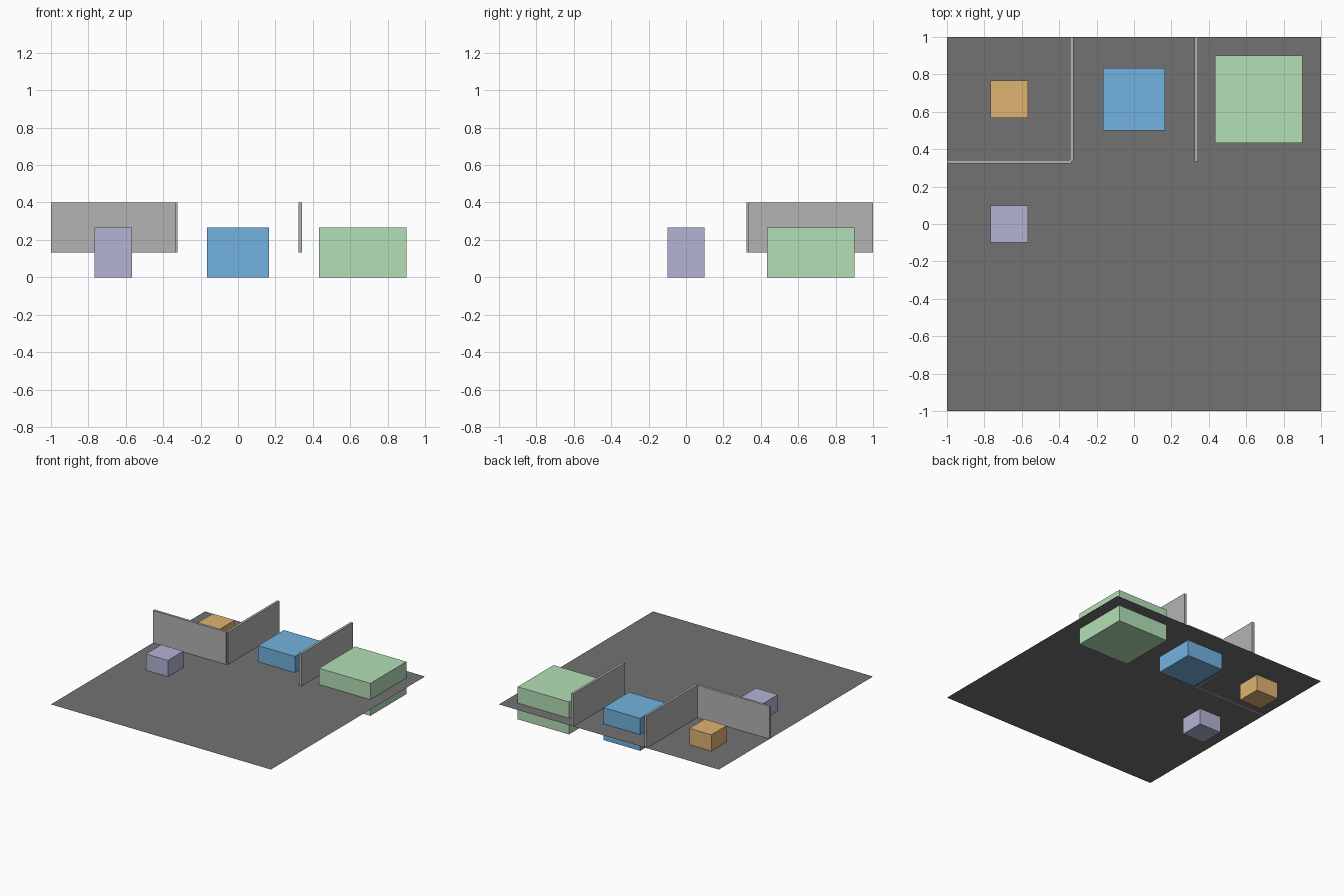
import bpy

if "Cube" in bpy.data.objects:
    bpy.data.objects.remove(bpy.data.objects["Cube"])

FLOOR = 2 / 15      # height of the floor sheet
T = 1 / 3           # room grid line
H = 4 / 15          # height of furniture blocks and walls
THICK = 0.02


def paint(obj, name, rgb):
    mat = bpy.data.materials.new(name)
    mat.diffuse_color = tuple((c / 255) ** 2.2 for c in rgb) + (1,)
    mat.use_nodes = True
    mat.node_tree.nodes["Principled BSDF"].inputs["Base Color"].default_value = mat.diffuse_color
    obj.data.materials.append(mat)


def box(name, centre, size):
    bpy.ops.mesh.primitive_cube_add(size=1, location=centre)
    obj = bpy.context.object
    obj.name = name
    obj.scale = size
    bpy.ops.object.transform_apply(location=False, rotation=False, scale=True)
    return obj


# Thin floor sheet, cutting the room blocks at half height
bpy.ops.mesh.primitive_plane_add(size=2, location=(0, 0, FLOOR))
floor = bpy.context.object
floor.name = "floor"
paint(floor, "floor_grey", (114, 114, 114))

# Room blocks: name, x, y, width, colour
rooms = [
    ("kitchen_block", -2 * T, 2 * T, 0.2, (222, 178, 112)),
    ("bedroom_block", 0, 2 * T, T, (114, 177, 222)),
    ("hall_block", 2 * T, 2 * T, 7 / 15, (178, 222, 180)),
    ("bathroom_block", -2 * T, 0, 0.2, (178, 178, 212)),
]
for name, x, y, w, rgb in rooms:
    paint(box(name, (x, y, H / 2), (w, w, H)), name + "_colour", rgb)

# Partition walls standing on the floor
walls = [
    ("left_wall", -T, 2 * T, THICK, 2 * T),
    ("right_wall", T, 2 * T, THICK, 2 * T),
    ("cross_wall", -2 * T, T, 2 * T, THICK),
]
for name, x, y, sx, sy in walls:
    paint(box(name, (x, y, FLOOR + H / 2), (sx, sy, H)), name + "_grey", (178, 178, 178))
